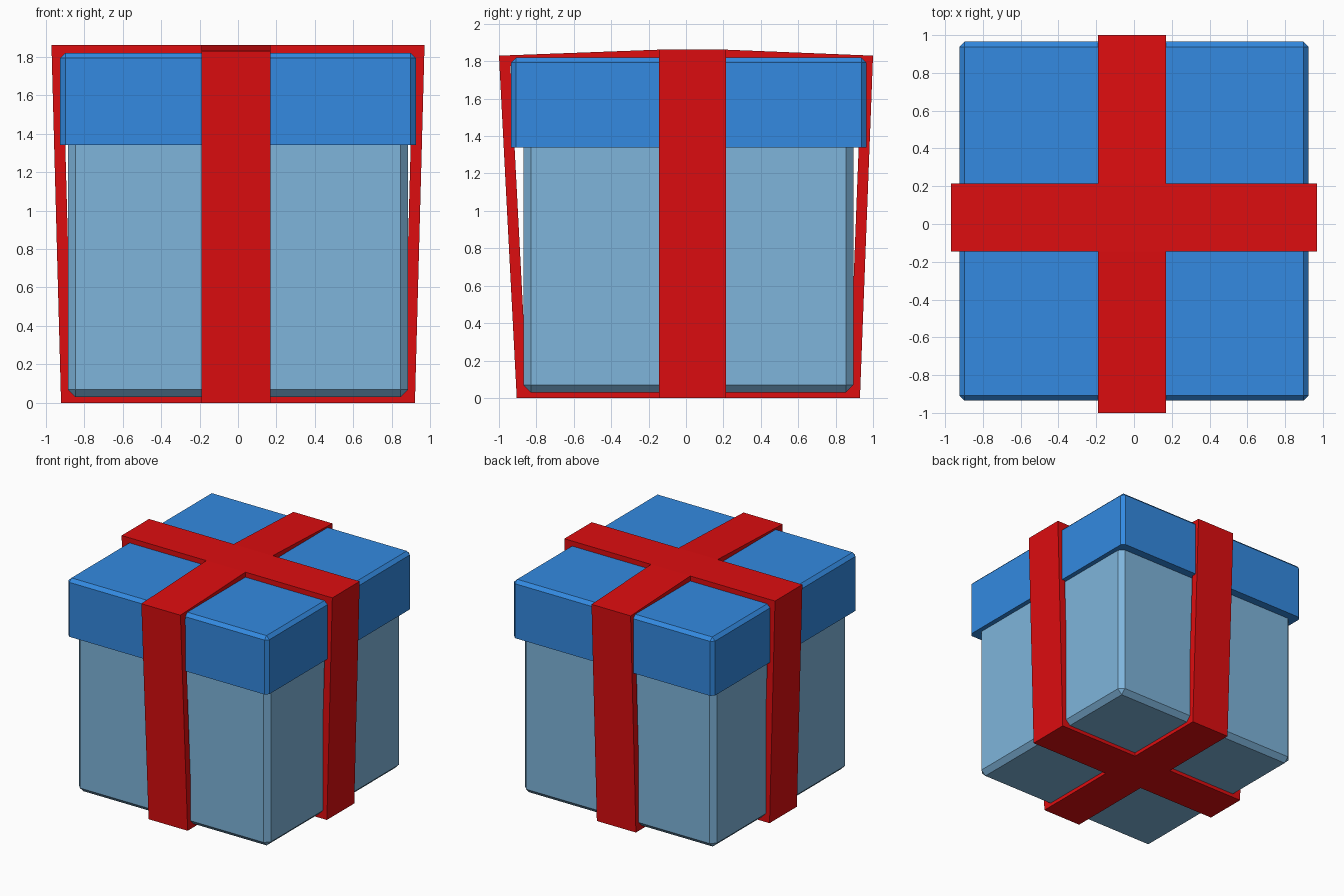
import bpy
import bmesh
from mathutils import Vector

if "Cube" in bpy.data.objects:
    bpy.data.objects.remove(bpy.data.objects["Cube"])


def material(name, rgb):
    mat = bpy.data.materials.new(name)
    mat.diffuse_color = (*rgb, 1.0)
    mat.use_nodes = True
    mat.node_tree.nodes["Principled BSDF"].inputs["Base Color"].default_value = mat.diffuse_color
    return mat


def add_object(name, bm, mat):
    mesh = bpy.data.meshes.new(name)
    bm.to_mesh(mesh)
    bm.free()
    mesh.materials.append(mat)
    obj = bpy.data.objects.new(name, mesh)
    bpy.context.collection.objects.link(obj)
    return obj


def chamfered_box(name, lo, hi, chamfer, mat, sharp_bottom=False):
    lo, hi = Vector(lo), Vector(hi)
    bm = bmesh.new()
    bmesh.ops.create_cube(bm, size=1)
    bmesh.ops.scale(bm, vec=hi - lo, verts=bm.verts)
    bmesh.ops.translate(bm, vec=(lo + hi) / 2, verts=bm.verts)
    edges = [e for e in bm.edges
             if not (sharp_bottom and all(v.co.z < lo.z + 0.001 for v in e.verts))]
    bmesh.ops.bevel(bm, geom=edges, offset=chamfer, segments=1, affect='EDGES')
    return add_object(name, bm, mat)


pale_blue = material("pale_blue", (0.21, 0.46, 0.71))
blue = material("blue", (0.033, 0.253, 0.75))
red = material("red", (0.73, 0.004, 0.005))

# Box and overhanging lid
chamfered_box("box_body", (-0.885, -0.87, 0.03), (0.885, 0.895, 1.79), 0.04, pale_blue)
chamfered_box("box_lid", (-0.925, -0.935, 1.34), (0.925, 0.965, 1.82), 0.027, blue,
              sharp_bottom=True)

# Ribbon: two crossing bands that share a square on the top and bottom
X0, X1, Y0, Y1 = -0.19, 0.17, -0.145, 0.215
TOP = 1.862
bm = bmesh.new()


def face(points):
    f = bm.faces.new([bm.verts.new(p) for p in points])
    f.normal_update()
    if f.normal.dot(f.calc_center_median() - Vector((0, 0, 0.93))) < 0:
        f.normal_flip()


def arm(rows):
    # rows of point pairs running from the top crossing round to the bottom one
    for (a, b), (c, d) in zip(rows, rows[1:]):
        face((a, b, d, c))


for z in (TOP, 0):
    face(((X0, Y0, z), (X1, Y0, z), (X1, Y1, z), (X0, Y1, z)))

for inner, top, bottom in ((X0, -0.97, -0.92), (X1, 0.97, 0.92)):
    path = ((inner, TOP), (top, TOP), (bottom, 0), (inner, 0))
    arm([((x, Y0, z), (x, Y1, z)) for x, z in path])

for inner, top, bottom in ((Y0, -1.0, -0.905), (Y1, 1.0, 0.93)):
    path = ((inner, TOP), (top, 1.83), (bottom, 0), (inner, 0))
    arm([((X0, y, z), (X1, y, z)) for y, z in path])

bmesh.ops.remove_doubles(bm, verts=bm.verts, dist=0.0001)
ribbon = add_object("ribbon", bm, red)
thick = ribbon.modifiers.new("thickness", 'SOLIDIFY')
thick.thickness = 0.058
thick.offset = -1
thick.use_even_offset = True
